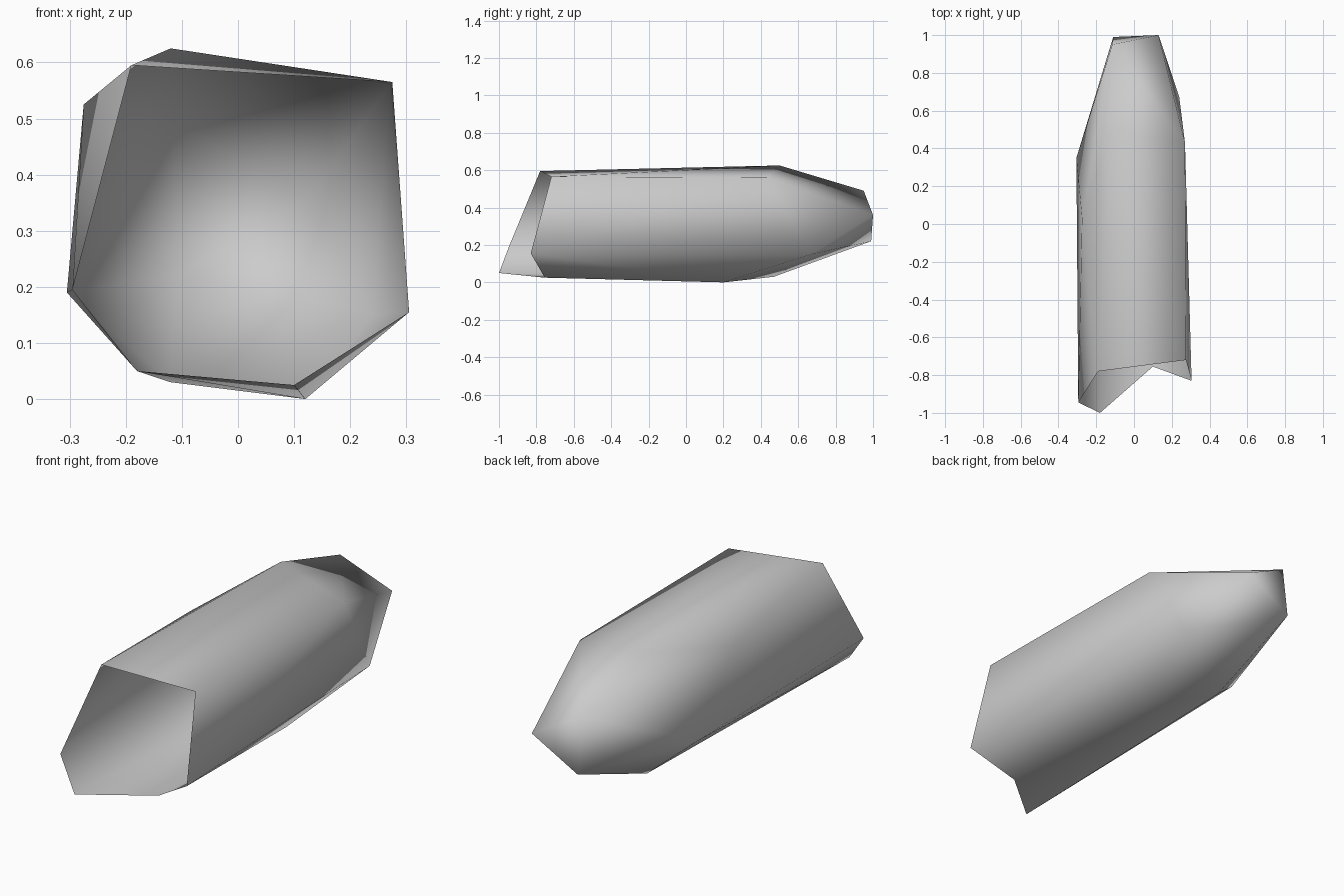
import bpy
import bmesh

cube = bpy.data.objects.get("Cube")
if cube:
    bpy.data.objects.remove(cube, do_unlink=True)

# One flat colour
grey = bpy.data.materials.new("light_grey")
grey.use_nodes = True
colour = (0.6, 0.6, 0.6, 1)
grey.diffuse_color = colour
grey.node_tree.nodes["Principled BSDF"].inputs["Base Color"].default_value = colour

# Corner points of the open mouth, the shoulder and the blunt tip
mouth = [(-.19, -.78, .595), (.275, -.72, .565), (.305, -.83, .155),
         (.10, -.755, .025), (-.18, -1, .05), (-.295, -.945, .195)]
shoulder = [(-.12, .50, .625), (.27, .43, .56), (.24, .67, .15), (.12, .20, 0),
            (-.12, .47, .03), (-.305, .35, .19), (-.275, .03, .525)]
tip = [(-.115, .95, .49), (.13, 1, .36), (-.11, .99, .22)]

# Skin stretched around the corners
bm = bmesh.new()
rim = {bm.verts.new(p) for p in mouth}
for p in shoulder + tip:
    bm.verts.new(p)
bmesh.ops.convex_hull(bm, input=list(bm.verts))

# Open the mouth by removing the faces that only touch the rim
cap = [f for f in bm.faces if all(v in rim for v in f.verts)]
bmesh.ops.delete(bm, geom=cap, context='FACES')
bmesh.ops.recalc_face_normals(bm, faces=list(bm.faces))

mesh = bpy.data.meshes.new("hollow_shell")
bm.to_mesh(mesh)
bm.free()
mesh.materials.append(grey)
mesh.shade_smooth()
shell = bpy.data.objects.new("hollow_shell", mesh)
bpy.context.collection.objects.link(shell)
